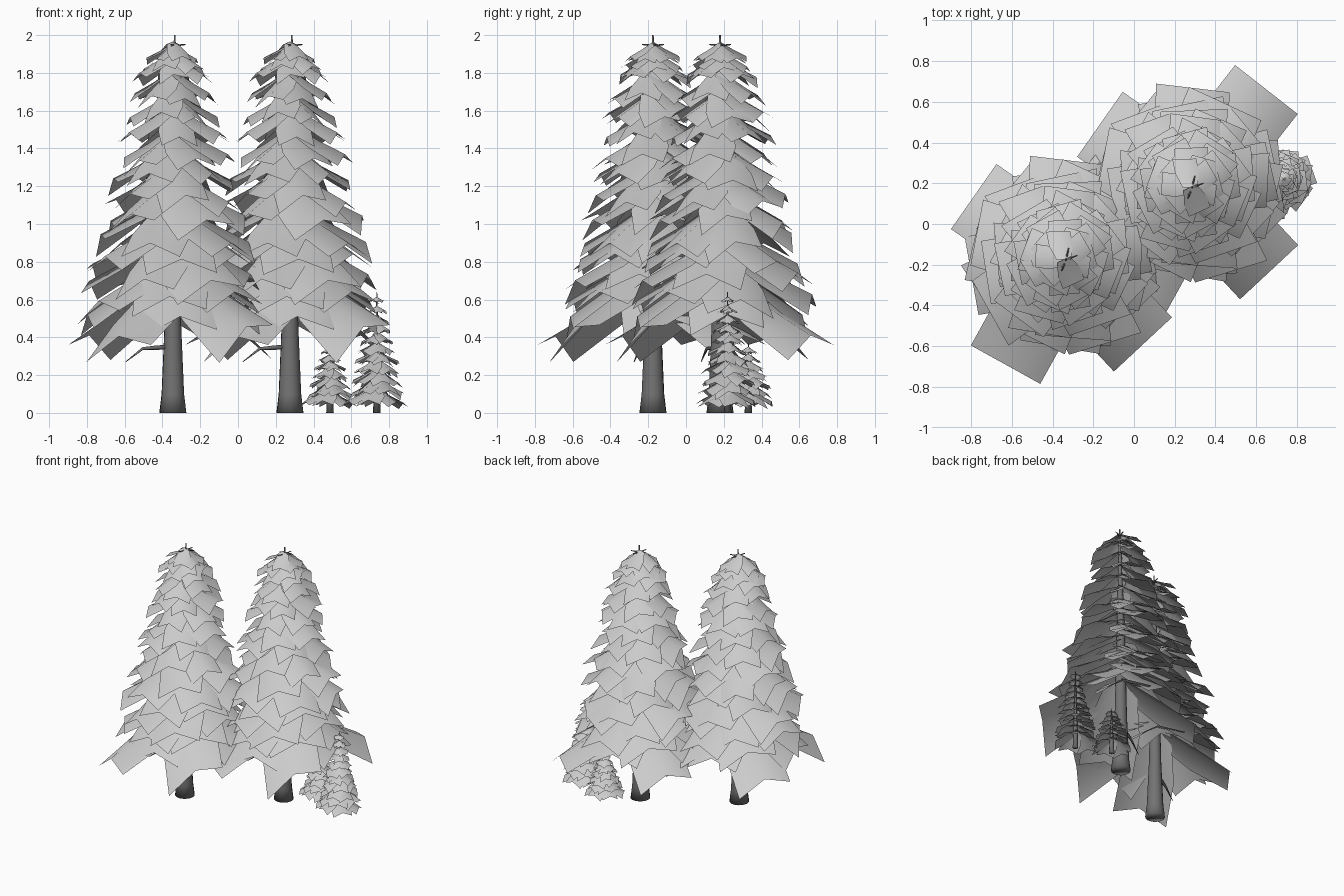
import bpy, bmesh, math, random
from mathutils import Vector

if "Cube" in bpy.data.objects:
    bpy.data.objects.remove(bpy.data.objects["Cube"])


def material(name, g):
    m = bpy.data.materials.new(name)
    m.diffuse_color = (g, g, g, 1)
    m.use_nodes = True
    m.node_tree.nodes["Principled BSDF"].inputs["Base Color"].default_value = m.diffuse_color
    return m


LEAF = material("pale needle grey", 0.60)
BARK = material("dark bark grey", 0.17)


def finish(bm, name, mat, loc):
    me = bpy.data.meshes.new(name)
    bm.to_mesh(me)
    bm.free()
    me.materials.append(mat)
    for p in me.polygons:
        p.use_smooth = True
    ob = bpy.data.objects.new(name, me)
    ob.location = loc
    bpy.context.collection.objects.link(ob)
    return ob


def lerp_table(table, z):
    for (z0, r0), (z1, r1) in zip(table, table[1:]):
        if z <= z1:
            return r0 + (r1 - r0) * (z - z0) / (z1 - z0)
    return table[-1][1]


def tube(bm, pts, radii, n=10):
    # tapered tube along a path, capped at both ends
    pts = [Vector(p) for p in pts]
    d = (pts[-1] - pts[0]).normalized()
    u = d.orthogonal().normalized()
    v = d.cross(u)
    rings = []
    for p, r in zip(pts, radii):
        rings.append([bm.verts.new(p + r * (math.cos(a) * u + math.sin(a) * v))
                      for a in (2 * math.pi * i / n for i in range(n))])
    for a, b in zip(rings, rings[1:]):
        for i in range(n):
            j = (i + 1) % n
            bm.faces.new((a[i], a[j], b[j], b[i]))
    bm.faces.new(rings[0][::-1])
    bm.faces.new(rings[-1])


def bough(bm, deg, length, width, z_in, z_tip, fold, roll=0.0, yaw=0.0):
    # one drooping card, folded like a roof so its corners hang lowest
    a = math.radians(deg)
    out = Vector((math.cos(a), math.sin(a), 0))
    side = Vector((-math.sin(a + yaw), math.cos(a + yaw), 0))
    rows = []
    for s, f in ((0.0, 0.0), (0.5, 0.54), (1.0, 1.0)):
        row = []
        for j in (-1, 0, 1):
            p = out * length * s + side * j * width / 2 * (0.6 + 0.4 * min(1, 2 * s))
            p.z = z_in + (z_tip - z_in) * f + roll * j * s
            if j == 0:
                p.z += fold * (0.6 + 0.4 * s)
            row.append(bm.verts.new(p))
        rows.append(row)
    for a, b in zip(rows, rows[1:]):
        for j in (0, 1):
            bm.faces.new((a[j], b[j], b[j + 1], a[j + 1]))


def foliage(profile, tips, count, ratio, seed, lowest=(), drop=0.64):
    rnd = random.Random(seed)
    bm = bmesh.new()
    for deg, length, z, roll in lowest:
        bough(bm, deg, length, 0.39, z + 0.38, z, 0.09, roll)
    start = 20
    for z in tips:
        r = lerp_table(profile, z)
        for k in range(count):
            deg = start + 360 * k / count + rnd.uniform(-10, 10)
            length = r * rnd.uniform(0.88, 1.05)
            zt = z + rnd.uniform(-0.08, 0.08) * r
            bough(bm, deg, length, r * ratio * rnd.uniform(0.9, 1.1), zt + drop * r, zt,
                  0.18 * r, r * rnd.uniform(-0.04, 0.12), rnd.uniform(-0.2, 0.2))
        start += 360 / count * 0.5 + 9
    return bm


# two tall trees
BIG = [(0.3, 0.54), (0.5, 0.485), (0.62, 0.46), (0.8, 0.415), (1.0, 0.36),
       (1.2, 0.31), (1.4, 0.27), (1.6, 0.235), (1.75, 0.195), (1.9, 0.115)]
LOWEST = [(52, 0.61, 0.32, 0.04), (145, 0.54, 0.32, 0.04),
          (241, 0.59, 0.315, 0.045), (313, 0.57, 0.365, 0.10), (275, 0.44, 0.42, 0.02),
          (190, 0.46, 0.43, 0.02), (98, 0.44, 0.43, 0.02), (5, 0.45, 0.43, 0.02)]
TIPS = [0.52 + 0.112 * i for i in range(12)] + [1.80, 1.86]
for label, loc in (("left", (-0.345, -0.175, 0)), ("right", (0.275, 0.18, 0))):
    finish(foliage(BIG, TIPS, 6, 0.8, 4, LOWEST), label + "_tall_foliage", LEAF, loc)
    bm = bmesh.new()
    tube(bm, [(0, 0, 0), (0, 0, 0.1), (0, 0, 0.45), (0, 0, 1.2), (0.01, 0, 1.9), (0.01, 0, 2.0)],
         [0.072, 0.06, 0.045, 0.028, 0.008, 0.004], 14)
    finish(bm, label + "_tall_trunk", BARK, loc)
    # bare twigs low down, part way up and at the top
    bm = bmesh.new()
    tube(bm, [(0, 0, 0.35), (-0.09, -0.03, 0.345), (-0.16, -0.07, 0.34), (-0.25, -0.10, 0.27)],
         [0.014, 0.012, 0.008, 0.002], 6)
    tube(bm, [(0, 0, 1.36), (-0.09, -0.04, 1.31), (-0.14, -0.06, 1.24)], [0.01, 0.008, 0.003], 6)
    for deg in (20, 75, 250):
        a = math.radians(deg)
        tube(bm, [(0.01, 0, 1.945), (0.01 + 0.06 * math.cos(a), 0.06 * math.sin(a), 1.95)],
             [0.006, 0.003], 5)
    finish(bm, label + "_tall_twigs", BARK, loc)

# two saplings
SAPLINGS = [
    ("slim_sapling", (0.735, 0.22, 0), 0.64,
     [(0.0, 0.165), (0.1, 0.145), (0.2, 0.12), (0.4, 0.08), (0.6, 0.035)], 11),
    ("short_sapling", (0.487, 0.33, 0), 0.37,
     [(0.0, 0.15), (0.08, 0.125), (0.16, 0.10), (0.26, 0.065), (0.34, 0.04)], 7)]
for name, loc, h, prof, tiers in SAPLINGS:
    tips = [0.035 + (h - 0.09) * i / (tiers - 1) for i in range(tiers)]
    finish(foliage(prof, tips, 6, 0.85, 9, drop=0.58), name + "_foliage", LEAF, loc)
    bm = bmesh.new()
    tube(bm, [(0, 0, 0), (0, 0, h * 0.3), (0, 0, h)], [0.02, 0.014, 0.002], 8)
    finish(bm, name + "_trunk", BARK, loc)
